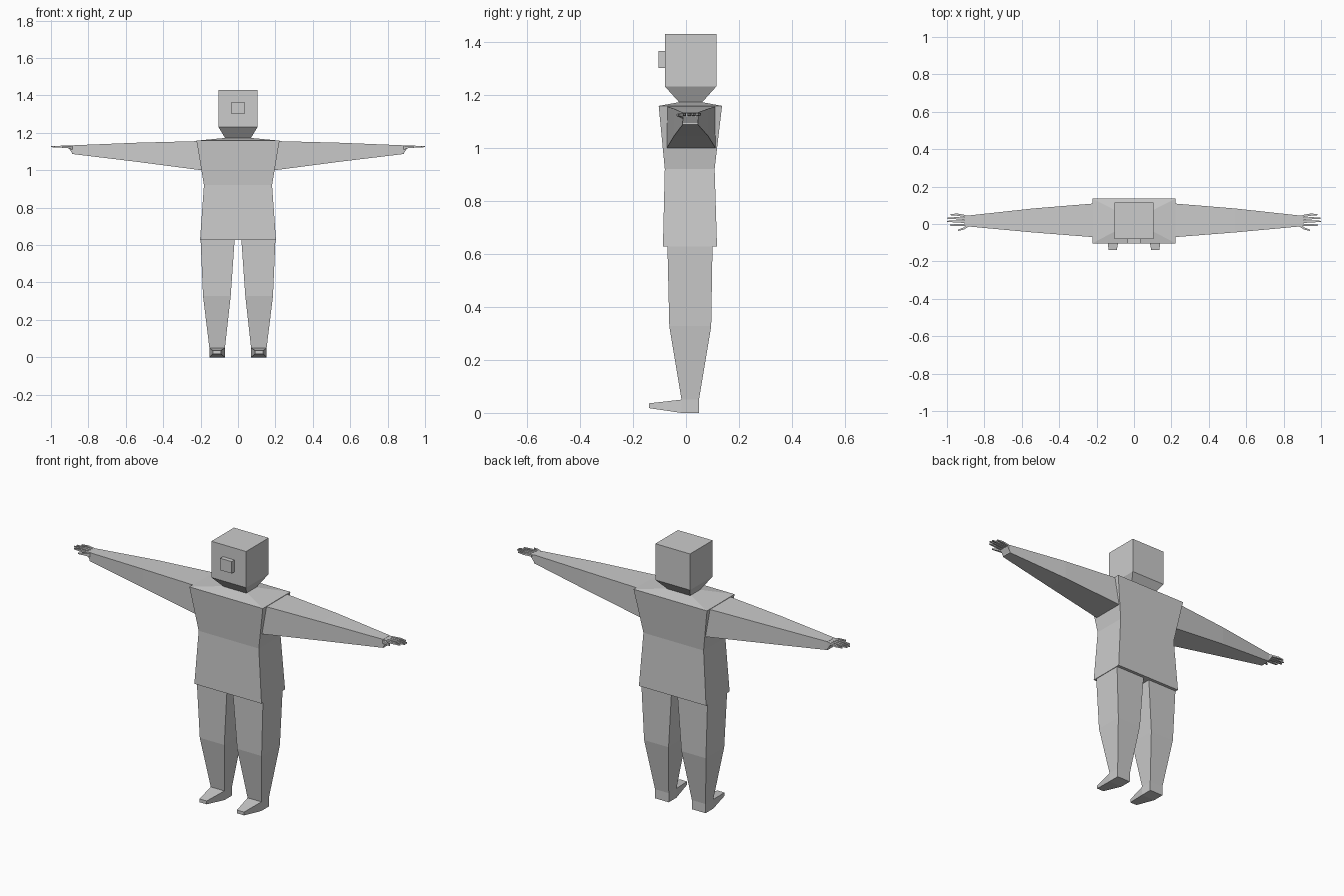
import bpy, bmesh


def loft(name, rings, axis, mirror=False):
    """Skin rectangular rings (pos, a0, a1, b0, b1) stacked along an axis.
    a/b are the remaining axes in x, y, z order."""
    bm = bmesh.new()
    loops = []
    for pos, a0, a1, b0, b1 in rings:
        loop = []
        for a, b in ((a0, b0), (a1, b0), (a1, b1), (a0, b1)):
            co = [a, b]
            co.insert(axis, pos)
            loop.append(bm.verts.new(co))
        loops.append(loop)
    for lo, hi in zip(loops, loops[1:]):
        for i in range(4):
            j = (i + 1) % 4
            bm.faces.new((lo[i], lo[j], hi[j], hi[i]))
    bm.faces.new(loops[0][::-1])
    bm.faces.new(loops[-1])
    bmesh.ops.recalc_face_normals(bm, faces=bm.faces)
    mesh = bpy.data.meshes.new(name)
    bm.to_mesh(mesh)
    bm.free()
    obj = bpy.data.objects.new(name, mesh)
    bpy.context.collection.objects.link(obj)
    if mirror:
        obj.modifiers.new("Mirror", 'MIRROR')
    return obj


X, Y, Z = 0, 1, 2

# Head with tapered jaw, and a block nose
loft("head", [(1.165, -.065, .065, -.02, .055),
              (1.232, -.105, .105, -.08, .115),
              (1.43, -.105, .105, -.08, .115)], Z)
loft("nose", [(-.104, -.035, .035, 1.30, 1.365),
              (-.075, -.035, .035, 1.30, 1.365)], Y)

# Torso: hem, waist, shoulders, neck opening
loft("torso", [(.627, -.203, .203, -.087, .117),
               (.92, -.182, .182, -.08, .108),
               (1.158, -.222, .222, -.103, .136),
               (1.173, -.065, .065, -.02, .055)], Z)

# Legs and feet
loft("leg", [(.63, .018, .2, -.07, .1),
             (.327, .039, .187, -.063, .095),
             (.05, .07, .153, -.017, .049)], Z, True)
loft("foot", [(.049, .07, .153, 0, .05),
              (-.017, .07, .153, 0, .05),
              (-.14, .092, .135, .018, .036)], Y, True)

# Arms, tapering to the wrist, and a thin palm
loft("arm", [(.195, -.072, .111, 1.0, 1.156),
             (.54, -.045, .083, 1.045, 1.147),
             (.888, -.013, .045, 1.087, 1.133)], X, True)
loft("palm", [(.886, -.013, .045, 1.09, 1.132),
              (.905, -.011, .047, 1.118, 1.131)], X, True)

# Fingers: (root y, tip y, tip x), then the thumb
for y0, y1, tip in ((-.006, -.006, .985), (.011, .014, 1.0),
                    (.027, .031, .998), (.042, .05, .98)):
    loft("finger", [(.9, y0 - .006, y0 + .006, 1.12, 1.131),
                    (.945, y1 - .006, y1 + .006, 1.122, 1.131),
                    (tip, y1 - .003, y1 + .003, 1.123, 1.129)], X, True)
loft("thumb", [(.885, -.015, 0, 1.11, 1.13),
               (.91, -.03, -.018, 1.118, 1.129),
               (.942, -.037, -.031, 1.12, 1.127)], X, True)
